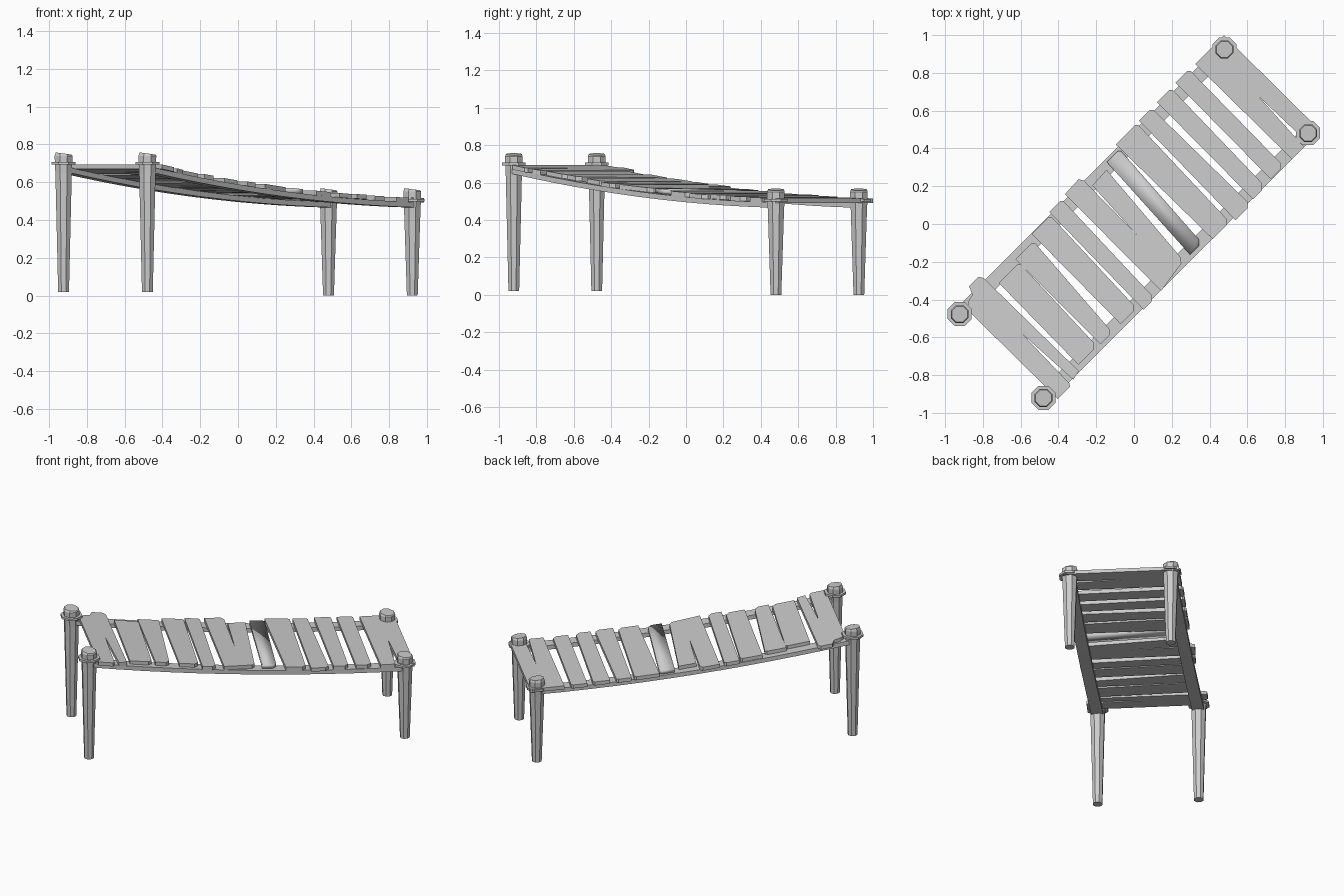
import bpy, bmesh, math
from mathutils import Vector

if "Cube" in bpy.data.objects:
    bpy.data.objects.remove(bpy.data.objects["Cube"])

S = math.sqrt(0.5)

def world(u, v, z):
    # u runs along the bridge (diagonal), v across it
    return Vector(((u - v) * S, (u + v) * S, z))

def sag(u):
    # centre height of the sagging rails
    return 0.5375 - 0.0934 * u + 0.036 * u * u

def finish(name, bm):
    bmesh.ops.recalc_face_normals(bm, faces=bm.faces)
    me = bpy.data.meshes.new(name)
    bm.to_mesh(me)
    bm.free()
    ob = bpy.data.objects.new(name, me)
    bpy.context.collection.objects.link(ob)
    return ob

def loft(name, rings):
    bm = bmesh.new()
    vs = [[bm.verts.new(p) for p in r] for r in rings]
    n = len(vs[0])
    for a, b in zip(vs, vs[1:]):
        for i in range(n):
            j = (i + 1) % n
            bm.faces.new((a[i], a[j], b[j], b[i]))
    bm.faces.new(vs[0])
    bm.faces.new(vs[-1])
    return finish(name, bm)

def octagon(c, r, z, slant=0):
    pts = []
    for i in range(8):
        a = math.radians(22.5 + 45 * i)
        pts.append(Vector((c.x + r * math.cos(a), c.y + r * math.sin(a),
                           z - slant * math.cos(a))))
    return pts

# Posts with a flat collar and slanted top
for end, u, z0, zc, z1 in (("high", -0.99, 0.02, 0.70, 0.752),
                           ("low", 0.992, 0.0, 0.505, 0.563)):
    for side, v in (("left", 0.315), ("right", -0.312)):
        c = world(u, v, 0)
        loft(f"{end}_{side}_post", [octagon(c, 0.031, z0), octagon(c, 0.047, zc - 0.05),
                                    octagon(c, 0.05, zc), octagon(c, 0.051, z1 - 0.012),
                                    octagon(c, 0.045, z1, 0.006)])
        loft(f"{end}_{side}_collar", [octagon(c, 0.069, zc - 0.007),
                                      octagon(c, 0.069, zc + 0.007)])

# Sagging rails
for side, s in (("left", 1), ("right", -1)):
    rings = []
    for i in range(13):
        u = -0.98 + 1.98 * i / 12
        z = sag(u)
        rings.append([world(u, s * v, z + dz) for v, dz in
                      ((0.275, -0.014), (0.35, -0.014), (0.35, 0.014), (0.275, 0.014))])
    loft(f"{side}_rail", rings)

def plank(name, outline, lift=0.0, thick=0.024):
    us = [p[0] for p in outline]
    uc = (min(us) + max(us)) / 2
    slope = -0.0934 + 0.072 * uc
    def z(u):
        return sag(uc) + slope * (u - uc) + 0.013 + lift
    bm = bmesh.new()
    f = bm.faces.new([bm.verts.new(world(u, v, z(u))) for u, v in outline])
    top = bmesh.ops.extrude_face_region(bm, geom=[f])["geom"]
    bmesh.ops.translate(bm, vec=(0, 0, thick),
                        verts=[g for g in top if isinstance(g, bmesh.types.BMVert)])
    return finish(name, bm)

# Plain planks: left-end u range, right-end u range, v range
planks = [
    (-0.727, -0.575, -0.735, -0.595, -0.32, 0.285),
    (-0.575, -0.442, -0.575, -0.485, -0.325, 0.312),
    (-0.42, -0.282, -0.425, -0.305, -0.325, 0.345),
    (-0.272, -0.178, -0.285, -0.20, -0.356, 0.362),
    (0.13, 0.225, 0.095, 0.185, -0.325, 0.335),
    (0.23, 0.387, 0.238, 0.366, -0.351, 0.366),
    (0.406, 0.50, 0.394, 0.508, -0.366, 0.367),
    (0.542, 0.647, 0.538, 0.632, -0.352, 0.37),
    (0.685, 0.785, 0.68, 0.777, -0.344, 0.373),
]
for i, (a, b, c, d, v0, v1) in enumerate(planks):
    k = 0.012  # chipped corner
    ob = plank(f"plank_{i + 1}", [(a, v1), (b - k, v1), (b, v1 - k), (d, v0 + 2 * k),
                                  (d - 2 * k, v0), (c, v0)], (0.0, 0.003, 0.001)[i % 3])
    if i == 4:
        for p in ob.data.polygons:
            p.use_smooth = True

# Split planks
plank("high_end_plank", [(-0.945, 0.30), (-0.91, 0.33), (-0.87, 0.34), (-0.85, 0.385),
                         (-0.78, 0.385), (-0.765, 0.36), (-0.757, -0.345),
                         (-0.81, -0.355), (-0.83, 0.015), (-0.838, -0.355),
                         (-0.85, -0.37), (-0.94, -0.37)])
plank("low_end_plank", [(0.828, 0.37), (1.043, 0.37), (1.047, -0.345), (0.955, -0.35),
                        (0.944, 0.015), (0.925, -0.35), (0.834, -0.35)])
plank("middle_split_plank", [(-0.147, 0.37), (-0.04, 0.375), (-0.025, 0.35), (-0.03, -0.05),
                             (-0.012, 0.30), (0.10, 0.306), (0.05, -0.30),
                             (0.03, -0.325), (-0.149, -0.352)], 0.002)
